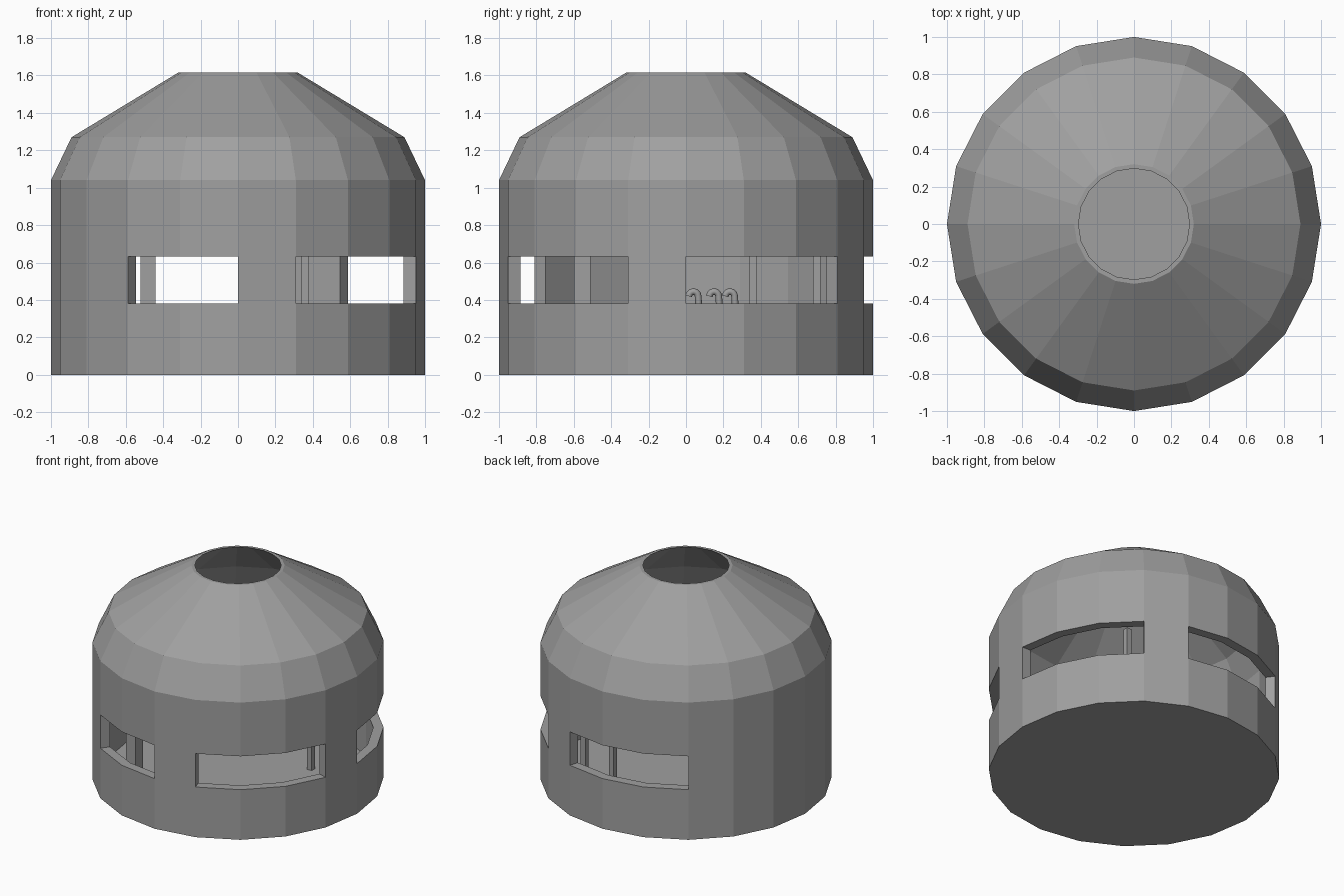
import bpy, bmesh
from math import cos, sin, pi, radians

cube = bpy.data.objects.get("Cube")
if cube:
    bpy.data.objects.remove(cube)

# Single concrete grey
grey = bpy.data.materials.new("concrete_grey")
grey.use_nodes = True
colour = (0.35, 0.35, 0.35, 1)
grey.diffuse_color = colour
grey.node_tree.nodes["Principled BSDF"].inputs["Base Color"].default_value = colour

SIDES = 20
OUTER = [(1, 0), (1, .38), (1, .633), (1, 1.04), (.89, 1.27), (.32, 1.615)]
INNER = [(.93, .03), (.93, .38), (.93, .633), (.93, 1.02), (.83, 1.22), (.297, 1.615)]
# Segments opened as view slits, counted anticlockwise from +x
SLITS = {0, 1, 2, 4, 5, 6, 13, 14, 16, 17, 18}


def finish(bm, name):
    bmesh.ops.recalc_face_normals(bm, faces=bm.faces)
    mesh = bpy.data.meshes.new(name)
    bm.to_mesh(mesh)
    bm.free()
    mesh.materials.append(grey)
    obj = bpy.data.objects.new(name, mesh)
    bpy.context.collection.objects.link(obj)
    return obj


def box(name, x, y, z):
    bm = bmesh.new()
    geo = bmesh.ops.create_cube(bm, size=1)
    for v in geo["verts"]:
        v.co = [a + (b - a) * (c + .5) for (a, b), c in zip((x, y, z), v.co)]
    return finish(bm, name)


def rings(bm, profile):
    return [[bm.verts.new((r * cos(2 * pi * i / SIDES), r * sin(2 * pi * i / SIDES), z))
             for i in range(SIDES)] for r, z in profile]


# Hollow faceted shell with slits and an open roof
bm = bmesh.new()
out, inn = rings(bm, OUTER), rings(bm, INNER)
for i in range(SIDES):
    j = (i + 1) % SIDES
    for k in range(len(OUTER) - 1):
        if k == 1 and i in SLITS:
            # Sill and lintel, and a jamb wherever the slit ends
            for m in (1, 2):
                bm.faces.new((out[m][i], out[m][j], inn[m][j], inn[m][i]))
            for e, neighbour in ((i, (i - 1) % SIDES), (j, j)):
                if neighbour not in SLITS:
                    bm.faces.new((out[1][e], out[2][e], inn[2][e], inn[1][e]))
            continue
        for ring in (out, inn):
            bm.faces.new((ring[k][i], ring[k][j], ring[k + 1][j], ring[k + 1][i]))
    bm.faces.new((out[-1][i], out[-1][j], inn[-1][j], inn[-1][i]))
bm.faces.new(out[0])
bm.faces.new(inn[0])
finish(bm, "bunker_shell")

# Interior supports
box("corner_pillar", (-.52, -.44), (-.60, -.51), (.03, 1.05))
for n, y in enumerate((.36, .70)):
    box(f"support_post_{n + 1}", (.34, .38), (y - .02, y + .02), (.03, .85))

# Curved pipes along the closed wall
for n, y in enumerate((.04, .15, .235)):
    curve = bpy.data.curves.new("wall_pipe", "CURVE")
    curve.dimensions = "3D"
    curve.bevel_depth = .018
    curve.bevel_resolution = 2
    curve.use_fill_caps = True
    spline = curve.splines.new("POLY")
    path = [(y + .025 * cos(radians(a)), .42 + .025 * sin(radians(a)))
            for a in range(180, -1, -30)] + [(y + .03, .34)]
    spline.points.add(len(path) - 1)
    for p, (py, pz) in zip(spline.points, path):
        p.co = (-.85, py, pz, 1)
    curve.materials.append(grey)
    pipe = bpy.data.objects.new(f"wall_pipe_{n + 1}", curve)
    bpy.context.collection.objects.link(pipe)
